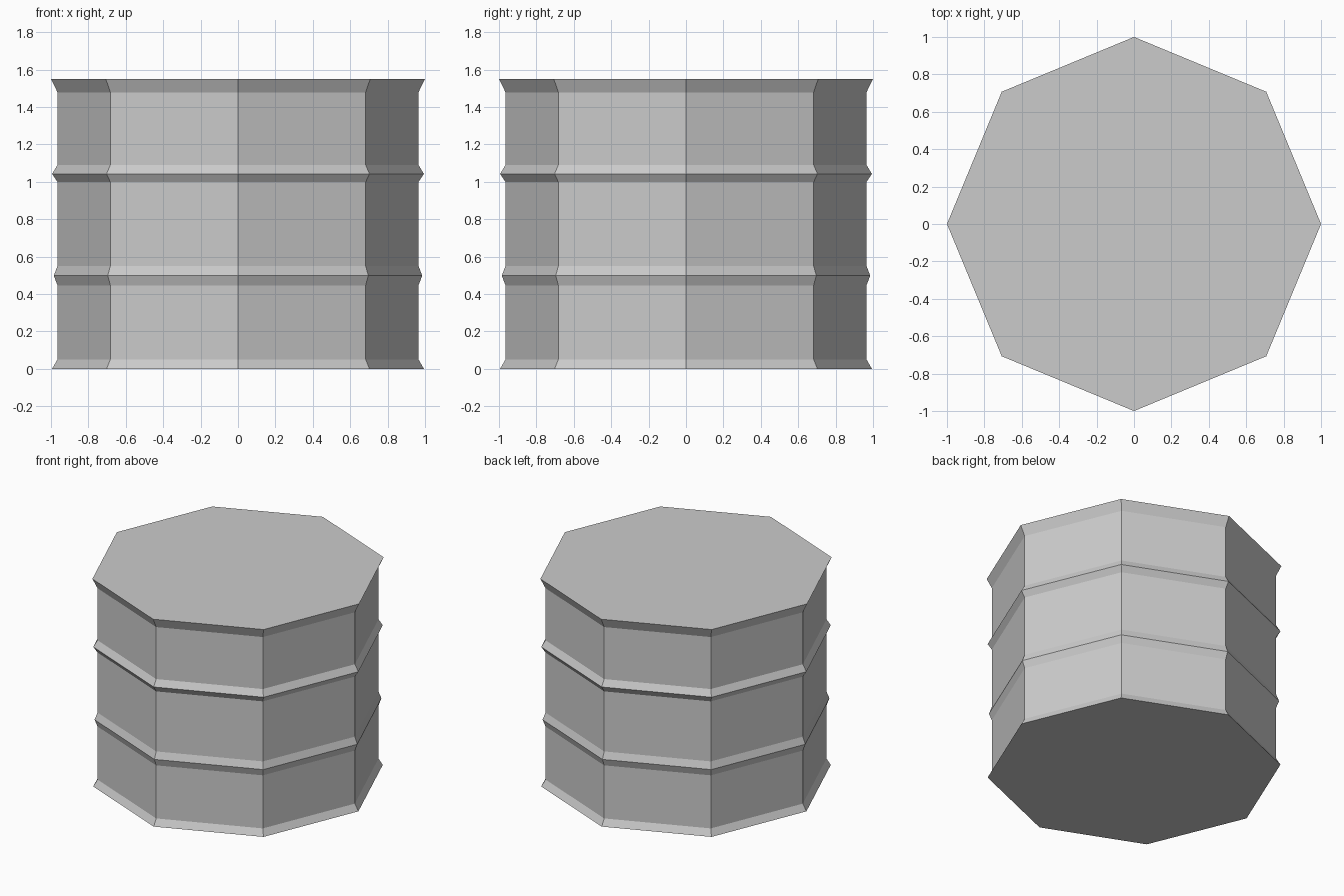
import bpy, bmesh
from math import cos, sin, pi

if "Cube" in bpy.data.objects:
    bpy.data.objects.remove(bpy.data.objects["Cube"])

SIDES = 8
NECK = 0.965  # radius of the plain wall between the ribs

# Wall profile (radius, height): base lip, two ribs, top lip
profile = [
    (0.994, 0.0), (NECK, 0.05),
    (NECK, 0.446), (0.985, 0.498), (NECK, 0.55),
    (NECK, 0.998), (0.994, 1.042), (NECK, 1.09),
    (NECK, 1.478), (1.0, 1.55),
]

# Barrel body: octagonal rings stacked along the profile
bm = bmesh.new()
rings = [[bm.verts.new((r * cos(2 * pi * i / SIDES), r * sin(2 * pi * i / SIDES), z))
          for i in range(SIDES)] for r, z in profile]
for low, high in zip(rings, rings[1:]):
    for i in range(SIDES):
        j = (i + 1) % SIDES
        bm.faces.new((low[i], low[j], high[j], high[i]))

# Flat base and lid
bm.faces.new(rings[0][::-1])
bm.faces.new(rings[-1])

mesh = bpy.data.meshes.new("barrel")
bm.to_mesh(mesh)
bm.free()
bpy.context.collection.objects.link(bpy.data.objects.new("barrel", mesh))
